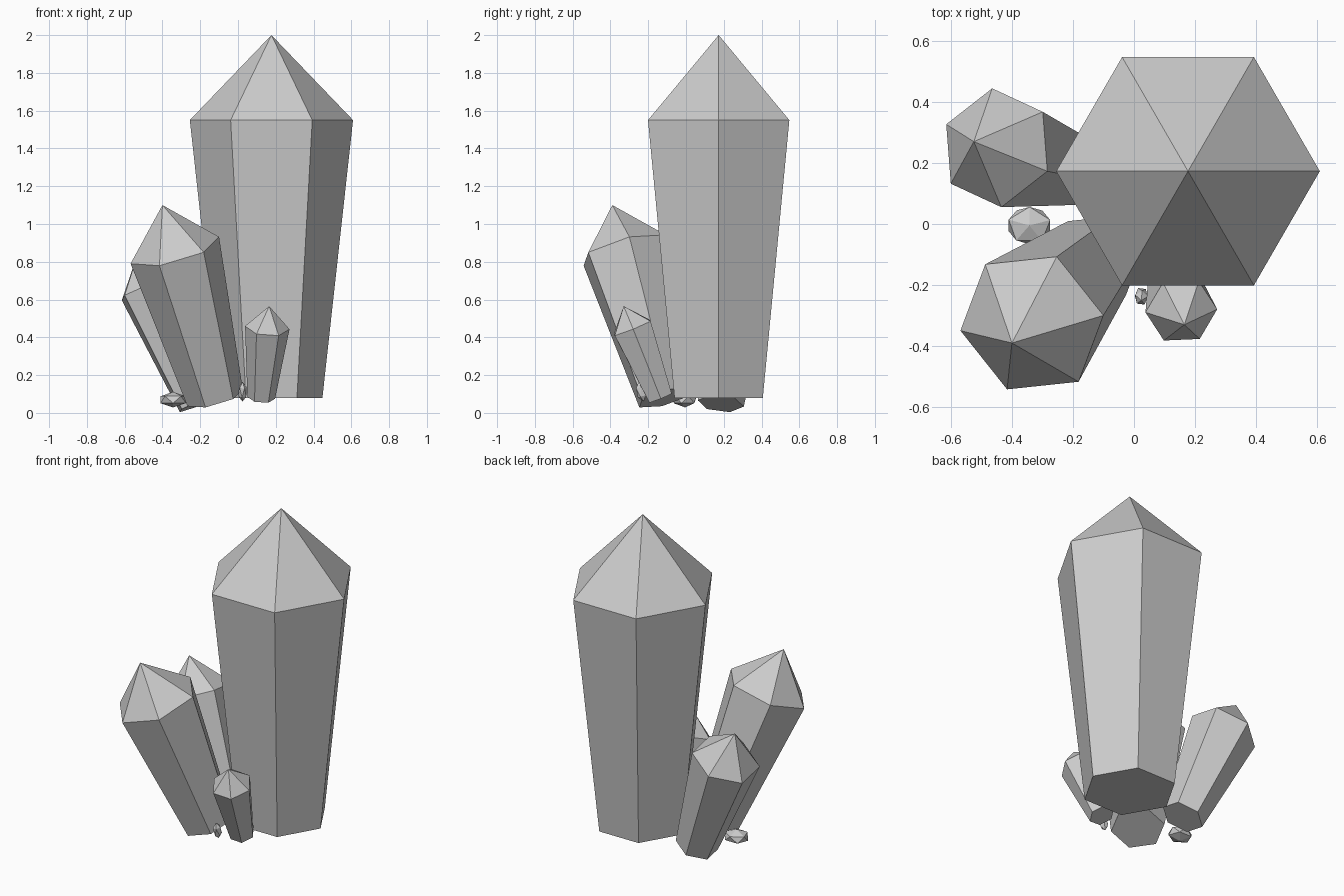
import bpy, bmesh, math
from mathutils import Vector, Matrix

if "Cube" in bpy.data.objects:
    bpy.data.objects.remove(bpy.data.objects["Cube"])


def make_object(name, bm):
    bmesh.ops.recalc_face_normals(bm, faces=bm.faces[:])
    mesh = bpy.data.meshes.new(name)
    bm.to_mesh(mesh)
    bm.free()
    obj = bpy.data.objects.new(name, mesh)
    bpy.context.collection.objects.link(obj)
    return obj


def crystal(name, base, tip, corner):
    """Flared six-sided prism with a point; corner is the plan direction of one edge."""
    base, tip = Vector(base), Vector(tip)
    length = (tip - base).length
    axis = (tip - base).normalized()
    u = Vector((corner[0], corner[1],
                -(corner[0] * axis.x + corner[1] * axis.y) / axis.z)).normalized()
    v = axis.cross(u)
    bm = bmesh.new()
    rings = []
    for along, radius in ((0, 0.1406), (0.7656, 0.225)):
        centre = base + axis * length * along
        rings.append([bm.verts.new(centre + length * radius *
                      (u * math.cos(i * math.pi / 3) + v * math.sin(i * math.pi / 3)))
                      for i in range(6)])
    low, high = rings
    top = bm.verts.new(tip)
    bm.faces.new(low[::-1])
    for i in range(6):
        j = (i + 1) % 6
        bm.faces.new((low[i], low[j], high[j], high[i]))
        bm.faces.new((high[i], high[j], top))
    return make_object(name, bm)


def pebble(name, location, size, turn, tilt=0):
    """Faceted stone chip."""
    bm = bmesh.new()
    bmesh.ops.create_icosphere(bm, subdivisions=1, radius=1)
    bm.transform(Matrix.Translation(location) @ Matrix.Rotation(tilt, 4, 'X')
                 @ Matrix.Diagonal((*size, 1)) @ Matrix.Rotation(turn, 4, 'Z'))
    return make_object(name, bm)


# Crystals, largest to smallest
crystal("main_crystal", (0.177, 0.173, 0.08), (0.177, 0.173, 2.0), (1, 0))
crystal("front_left_crystal", (-0.121, -0.111, 0.08), (-0.40, -0.39, 1.10), (0.235, 0.025))
crystal("back_left_crystal", (-0.204, 0.184, 0.05), (-0.525, 0.27, 0.86), (0.015, -0.195))
crystal("front_small_crystal", (0.123, -0.136, 0.08), (0.165, -0.33, 0.565), (0.115, 0.005))

# Loose chips
pebble("left_chip", (-0.343, -0.005, 0.07), (0.08, 0.068, 0.041), 0.3)
pebble("front_chip", (0.024, -0.237, 0.112), (0.024, 0.028, 0.054), 0.2, 0.25)
